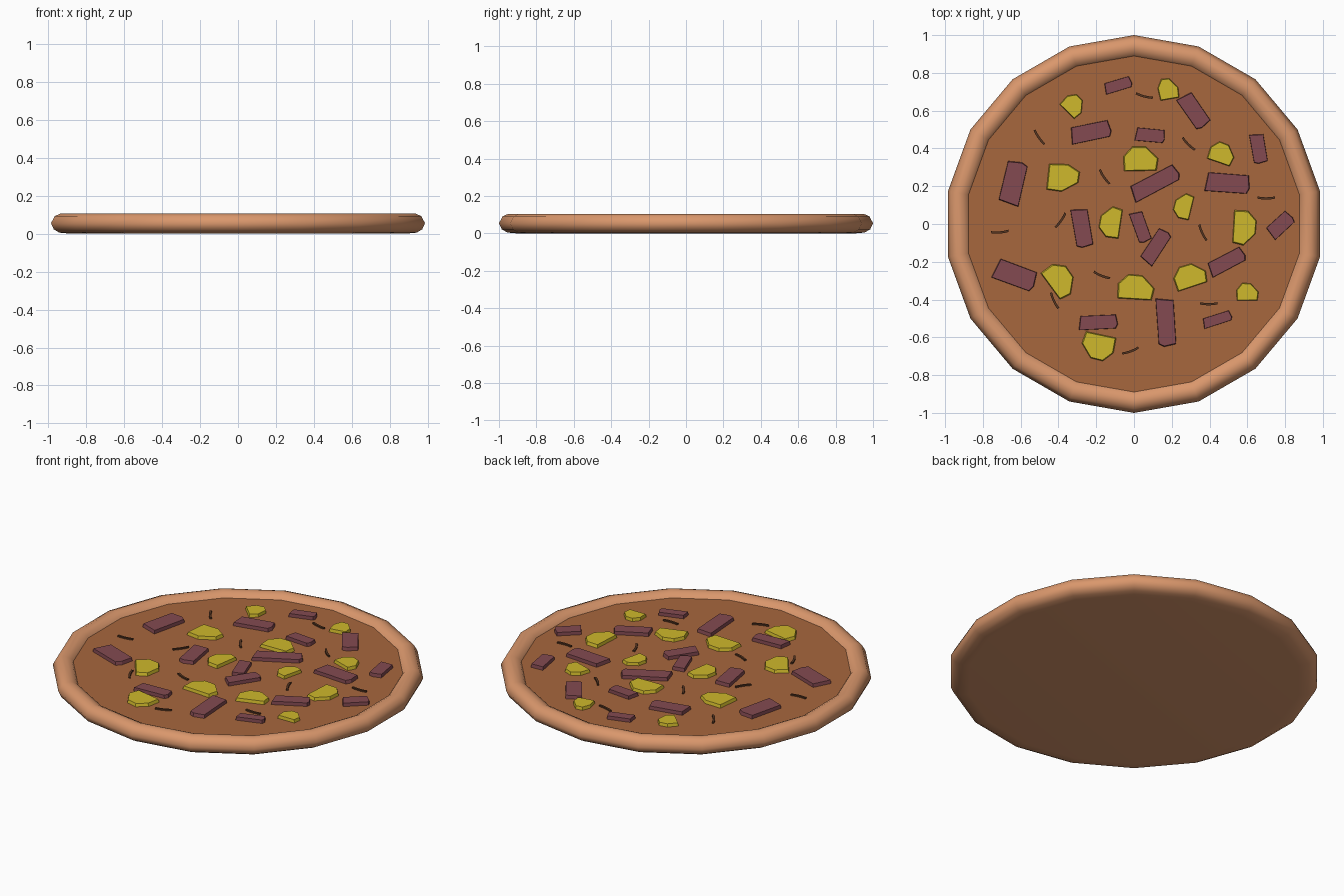
import bpy, bmesh, math
from mathutils import Matrix

if "Cube" in bpy.data.objects:
    bpy.data.objects.remove(bpy.data.objects["Cube"])

SIDES = 18
SAUCE_Z = 0.077


def material(name, rgb):
    m = bpy.data.materials.new(name)
    m.diffuse_color = (*rgb, 1)
    m.use_nodes = True
    m.node_tree.nodes["Principled BSDF"].inputs["Base Color"].default_value = m.diffuse_color
    return m


def finish(bm, name, mat, smooth=False):
    bmesh.ops.recalc_face_normals(bm, faces=bm.faces)
    me = bpy.data.meshes.new(name)
    bm.to_mesh(me)
    bm.free()
    ob = bpy.data.objects.new(name, me)
    bpy.context.collection.objects.link(ob)
    me.materials.append(mat)
    for p in me.polygons:
        p.use_smooth = smooth
    return ob


def ring(bm, r, z):
    return [bm.verts.new((r * math.sin(math.tau * i / SIDES),
                          r * math.cos(math.tau * i / SIDES), z)) for i in range(SIDES)]


def chunk(name, outline, x, y, sx, sy, angle, height, mat, taper=0.92):
    """Slightly tapered prism lying on the sauce."""
    bm = bmesh.new()
    low = [bm.verts.new((px * sx, py * sy, SAUCE_Z - 0.005)) for px, py in outline]
    top = [bm.verts.new((px * sx * taper, py * sy * taper, SAUCE_Z + height)) for px, py in outline]
    n = len(outline)
    for i in range(n):
        j = (i + 1) % n
        bm.faces.new((low[i], low[j], top[j], top[i]))
    bm.faces.new(top)
    bm.faces.new(low[::-1])
    place = Matrix.Translation((x, y, 0)) @ Matrix.Rotation(math.radians(angle), 4, 'Z')
    bm.transform(place)
    return finish(bm, name, mat)


crust_mat = material("baked_crust", (0.70, 0.31, 0.15))
sauce_mat = material("sauce", (0.39, 0.135, 0.047))
ham_mat = material("ham", (0.23, 0.068, 0.083))
pine_mat = material("pineapple", (0.62, 0.48, 0.025))
herb_mat = material("herb", (0.09, 0.035, 0.015))

# Crust: rounded rim with closed underside
profile = [(0.885, 0.07), (0.898, 0.09), (0.925, 0.103), (0.95, 0.105), (0.98, 0.092),
           (1.0, 0.055), (0.985, 0.022), (0.955, 0.005), (0.90, 0.0)]
bm = bmesh.new()
rings = [ring(bm, r, z) for r, z in profile]
for a, b in zip(rings, rings[1:]):
    for i in range(SIDES):
        j = (i + 1) % SIDES
        bm.faces.new((a[i], a[j], b[j], b[i]))
bm.faces.new(rings[-1])
finish(bm, "crust", crust_mat, smooth=True)

# Sauce disc
bm = bmesh.new()
bm.faces.new(ring(bm, 0.89, SAUCE_Z)[::-1])
finish(bm, "sauce", sauce_mat)

# Ham strips: x, y, length, width, angle
ham_shape = [(-0.5, -0.5), (0.44, -0.5), (0.5, -0.2), (0.46, 0.48), (-0.44, 0.5)]
ham = [(-.085, .735, .15, .06, 17), (.317, .60, .20, .09, -55), (-.23, .487, .22, .09, 12),
       (.085, .47, .16, .07, -5), (.66, .40, .16, .075, -80), (-.64, .217, .235, .11, 77),
       (.11, .217, .28, .09, 28), (.495, .217, .24, .10, -4), (-.275, -.02, .21, .09, -80),
       (.035, -.015, .17, .07, -70), (.115, -.12, .20, .08, 57), (.775, -.005, .15, .08, 43),
       (.49, -.20, .21, .08, 28), (-.63, -.27, .23, .11, -20), (-.19, -.52, .21, .075, 3),
       (.17, -.52, .26, .095, -86), (.44, -.505, .16, .055, 18)]
for i, h in enumerate(ham):
    chunk(f"ham_strip_{i + 1}", ham_shape, *h, 0.02, ham_mat, 0.96)

# Pineapple wedges: x, y, width, depth, angle
pine_shape = [(-0.5, -0.42), (0.42, -0.5), (0.5, -0.05), (0.18, 0.45), (-0.2, 0.5), (-0.48, 0.15)]
pine = [(-.32, .63, .12, .11, -40), (.18, .715, .11, .12, 15), (.465, .375, .14, .115, -15),
        (.035, .345, .19, .14, 5), (-.375, .245, .15, .18, -90), (-.125, .01, .17, .12, 85),
        (.26, .095, .14, .10, 80), (.585, -.02, .19, .13, -90), (-.39, -.295, .19, .14, -50),
        (.01, -.335, .20, .14, 0), (.295, -.275, .18, .13, 22), (.60, -.36, .12, .10, 5),
        (-.19, -.65, .18, .145, 172)]
for i, p in enumerate(pine):
    chunk(f"pineapple_wedge_{i + 1}", pine_shape, *p, 0.018, pine_mat)

# Herb slivers: thin curved strips; x, y, angle
ts = [-0.5, -0.25, 0, 0.25, 0.5]
herb_shape = ([(t, 0.4 * t * t * 4 - 0.9) for t in ts] + [(t, 0.4 * t * t * 4 + 0.1) for t in ts[::-1]])
herbs = [(-.5, .46, -55), (.055, .68, -15), (.29, .425, -45), (-.155, .25, -55), (.70, .14, 0),
         (-.71, -.04, 5), (-.39, .02, 55), (.365, -.045, -65), (-.17, -.27, -22),
         (-.42, -.405, -65), (.395, -.42, 0), (-.02, -.67, 20)]
for i, (x, y, a) in enumerate(herbs):
    chunk(f"herb_{i + 1}", herb_shape, x, y, 0.092, 0.012, a, 0.008, herb_mat, 1.0)
